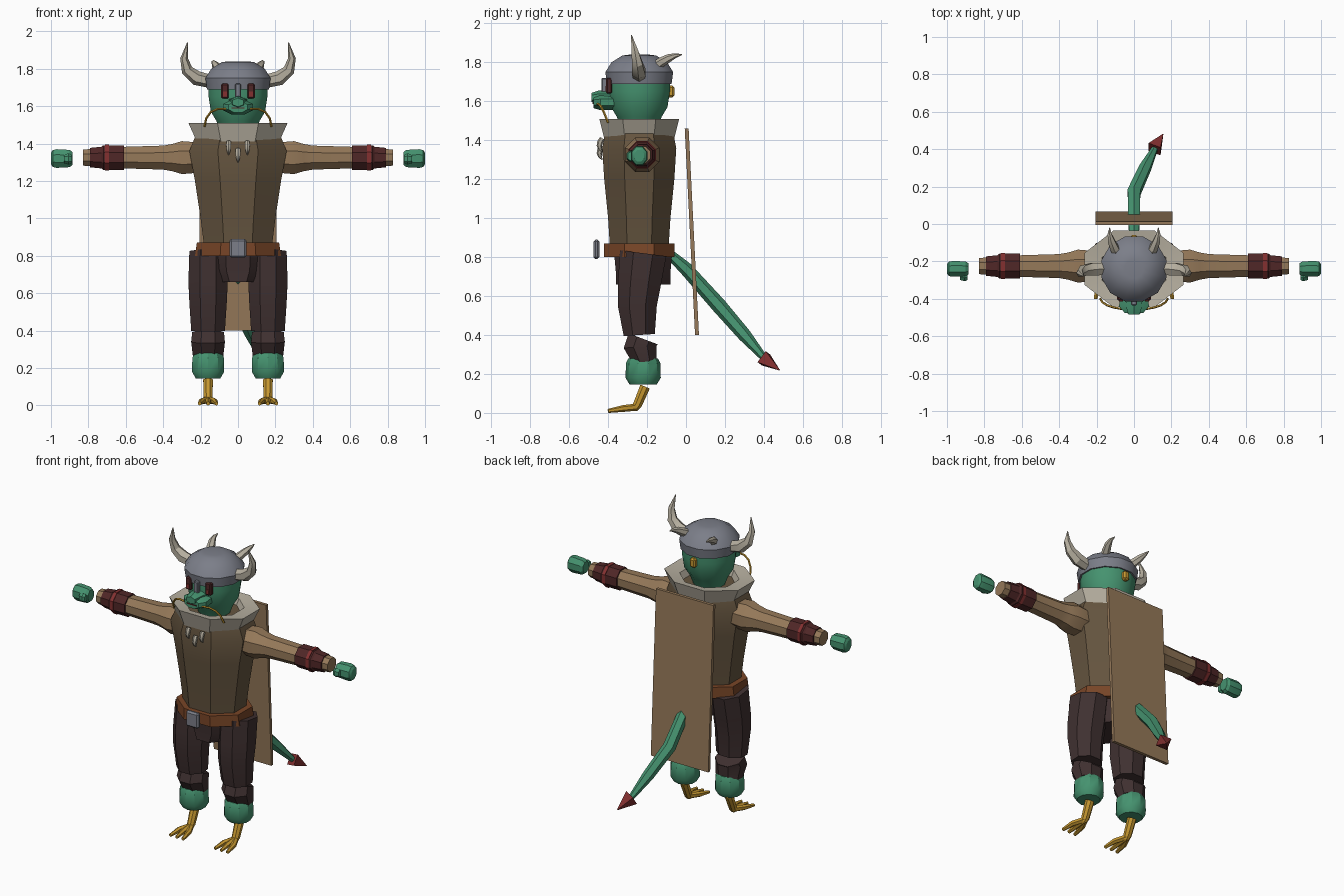
import bpy, bmesh, math
from mathutils import Vector

cube = bpy.data.objects.get("Cube")
if cube:
    bpy.data.objects.remove(cube, do_unlink=True)


def material(name, red, green, blue):
    mat = bpy.data.materials.new(name)
    mat.use_nodes = True
    mat.diffuse_color = (red, green, blue, 1)
    mat.node_tree.nodes["Principled BSDF"].inputs["Base Color"].default_value = mat.diffuse_color
    return mat


green_skin = material("green skin", .06, .29, .16)
tan_cloth = material("tan cloth", .3, .19, .1)
brown_vest = material("brown vest", .13, .09, .05)
dark_trousers = material("dark trousers", .05, .03, .03)
belt_leather = material("belt leather", .19, .06, .02)
dark_leather = material("dark leather", .08, .02, .02)
blood_red = material("red", .23, .03, .03)
grey_steel = material("grey steel", .2, .21, .25)
ivory_fur = material("ivory fur", .47, .43, .35)
gold_claw = material("gold", .56, .31, .03)

ALONG_X, ALONG_Y, UP = Vector((1, 0, 0)), Vector((0, 1, 0)), Vector((0, 0, 1))
BODY_Y = -.24   # depth of the body axis
ARM_Y, ARM_Z = -.225, 1.325
LEG_X = .16


def finish(name, bm, mat):
    bmesh.ops.recalc_face_normals(bm, faces=bm.faces)
    mesh = bpy.data.meshes.new(name)
    bm.to_mesh(mesh)
    bm.free()
    mesh.materials.append(mat)
    part = bpy.data.objects.new(name, mesh)
    bpy.context.collection.objects.link(part)
    bpy.ops.object.select_all(action='DESELECT')
    part.select_set(True)
    bpy.context.view_layer.objects.active = part
    bpy.ops.object.shade_smooth_by_angle(angle=math.radians(32))
    return part


def skin(name, mat, path, radii, sides=8, ref=ALONG_X, hollow=False):
    """Skin a polygon along a path; a radius is a number or an (along ref, across) pair."""
    bm = bmesh.new()
    points = [Vector(p) for p in path]
    last = len(points) - 1
    grow = 1 / math.cos(math.pi / sides)
    loops = []
    for i, (point, radius) in enumerate(zip(points, radii)):
        wide, deep = radius if isinstance(radius, tuple) else (radius, radius)
        tangent = UP if hollow else (points[min(i + 1, last)] - points[max(i - 1, 0)]).normalized()
        u = (ref - tangent * ref.dot(tangent)).normalized()
        v = tangent.cross(u)
        angles = [(k + .5) * math.tau / sides for k in range(sides)]
        loops.append([bm.verts.new(point + grow * (u * wide * math.cos(a) + v * deep * math.sin(a)))
                      for a in angles])
    if hollow:
        loops.append(loops[0])
    else:
        bm.faces.new(loops[0])
        bm.faces.new(loops[-1])
    for low, high in zip(loops, loops[1:]):
        for k in range(sides):
            bm.faces.new((low[k - 1], low[k], high[k], high[k - 1]))
    return finish(name, bm, mat)


def upright(name, mat, heights, radii, y=BODY_Y, **options):
    return skin(name, mat, [(0, y, z) for z in heights], radii, **options)


def curl(start, bend, end, steps=4):
    """Points on a quadratic curve."""
    start, bend, end = Vector(start), Vector(bend), Vector(end)
    fractions = [i / steps for i in range(steps + 1)]
    return [start.lerp(bend, t).lerp(bend.lerp(end, t), t) for t in fractions]


def box(name, mat, centre, size, bevel=0):
    bm = bmesh.new()
    bmesh.ops.create_cube(bm, size=1)
    bmesh.ops.scale(bm, vec=size, verts=bm.verts)
    bmesh.ops.translate(bm, vec=centre, verts=bm.verts)
    if bevel:
        bmesh.ops.bevel(bm, geom=bm.edges[:], offset=bevel, segments=1, affect='EDGES')
    return finish(name, bm, mat)


# Torso, belt and hips
upright("vest", brown_vest, (.84, 1, 1.2, 1.36, 1.46),
        ((.18, .15), (.2, .16), (.23, .18), (.26, .19), (.22, .17)))
upright("belt", belt_leather, (.8, .87), ((.23, .18), (.22, .18)))
box("buckle", grey_steel, (0, -.46, .84), (.09, .03, .1), bevel=.01)
upright("hips", dark_trousers, (.66, .72, .83), ((.11, .14), (.15, .14), (.16, .15)), y=-.22)

# Hollow fur collar with a sloping top, and tooth pendants below it
upright("collar", ivory_fur, (1.41, 1.51, 1.5, 1.44),
        ((.22, .18), (.265, .205), (.17, .15), (.14, .13)), hollow=True)
for column in (-1, 0, 1):
    top = 1.37 + .04 * abs(column)
    x = .05 * column
    skin("tooth_pendant", ivory_fur, curl((x, -.43, top), (x, -.46, top - .04), (x, -.43, top - .07)),
         (.012, .013, .012, .008, .002), sides=6)

# Head and snout
upright("head", green_skin, (1.43, 1.52, 1.57, 1.65, 1.73), (.08, .115, .145, .157, .157), sides=12)
skin("snout", green_skin, [(0, y, 1.595) for y in (-.36, -.44, -.475)],
     ((.07, .04), (.08, .04), (.05, .03)))
skin("nose", green_skin, [(0, y, 1.62) for y in (-.37, -.45, -.485)],
     ((.05, .03), (.04, .03), (.03, .02)), sides=6)
box("mouth", dark_leather, (0, -.475, 1.59), (.07, .009, .006))
box("hair_tie", gold_claw, (0, -.08, 1.65), (.04, .04, .06), bevel=.01)

# Helmet with nose guard
upright("helmet", grey_steel, (1.69, 1.75, 1.8, 1.835, 1.84), (.166, .174, .143, .087, .05), sides=12)
box("nose_guard", grey_steel, (0, -.42, 1.65), (.03, .03, .14), bevel=.005)

# Tail with pointed tip
tail_path = [(0, -.1, .83), (0, 0, .74), (0, .17, .55), (.06, .3, .4), (.12, .42, .26)]
skin("tail", green_skin, tail_path, (.02, .03, .034, .03, .013), sides=6)
skin("tail_tip", blood_red, [(.11, .4, .28), (.155, .48, .22)], (.035, .002), sides=4)

# Stiff cape, wider and further back at the hem
cape = box("cape", tan_cloth, (0, .03, .93), (.38, .02, 1.06))
for corner in cape.data.vertices:
    below = .93 - corner.co.z
    corner.co.x += math.copysign(below * .03, corner.co.x)
    corner.co.y += below * .05


def build_side(side, sign):
    """Everything that comes in pairs."""
    def limb(name, mat, path, radii, **options):
        flipped = [(sign * x, y, z) for x, y, z in path]
        skin(f"{side}_{name}", mat, flipped, radii, **options)

    def along_arm(name, mat, stations, radii):
        limb(name, mat, [(x, ARM_Y, ARM_Z) for x in stations], radii, ref=ALONG_Y)

    # Eyes, whiskers and horns
    box(f"{side}_eye_socket", dark_leather, (sign * .07, -.395, 1.68), (.04, .03, .08), bevel=.006)
    box(f"{side}_eye", blood_red, (sign * .07, -.411, 1.665), (.02, .006, .025))
    limb("whisker", gold_claw, curl((.06, -.455, 1.585), (.17, -.44, 1.6), (.18, -.4, 1.49)),
         [.005] * 5, sides=5, ref=ALONG_Y)
    limb("horn", ivory_fur, curl((.14, BODY_Y, 1.73), (.34, BODY_Y, 1.75), (.27, -.28, 1.94)),
         (.03, .034, .027, .018, .002), sides=6, ref=ALONG_Y)
    limb("back_horn", ivory_fur, curl((.08, -.17, 1.77), (.14, -.08, 1.84), (.13, -.02, 1.84)),
         (.024, .022, .018, .01, .002), sides=6)

    # Sleeve, bracer and hand
    along_arm("sleeve", tan_cloth, (.2, .3, .35, .4, .6, .83), (.08, .088, .073, .064, .058, .043))
    along_arm("bracer", dark_leather, (.61, .72, .73, .79), (.066, .066, .058, .052))
    along_arm("bracer_band", blood_red, (.69, .71), (.07, .07))
    limb("hand", green_skin, [(x, BODY_Y, 1.32) for x in (.885, .9, .97, .99, 1)],
         ((.03, .035), (.04, .046), (.042, .05), (.038, .045), (.025, .03)), ref=ALONG_Y)
    limb("thumb", green_skin, [(x, -.286, 1.318) for x in (.89, .905, .93)],
         ((.014, .02), (.02, .026), (.013, .02)), sides=6, ref=ALONG_Y)

    # Trouser leg in two pieces, then the furry cuff
    limb("thigh", dark_trousers, [(LEG_X, y, z) for y, z in
                                  ((-.22, .82), (-.24, .66), (-.25, .55), (-.24, .4))],
         ((.1, .12), (.105, .11), (.1, .1), (.09, .08)))
    limb("knee", dark_trousers, [(LEG_X, -.22, .38), (LEG_X, -.235, .34), (LEG_X, -.21, .26)],
         ((.085, .08), (.09, .085), (.08, .06)))
    limb("shin_cuff", green_skin, [(LEG_X, -.22, z) for z in (.28, .255, .18, .145)],
         (.072, .084, .086, .066), sides=10)

    # Bird foot with three toes
    limb("ankle", gold_claw, [(LEG_X, -.21, .135), (LEG_X, -.25, .04), (LEG_X, -.265, .02)],
         (.026, .023, .018))
    for spread in (-.045, 0, .045):
        limb("toe", gold_claw, curl((LEG_X, -.25, .03), (LEG_X + spread, -.32, .025),
                                    (LEG_X + spread, -.4, .01), steps=2),
             (.016, .015, .009), sides=6)


build_side("left", 1)
build_side("right", -1)
